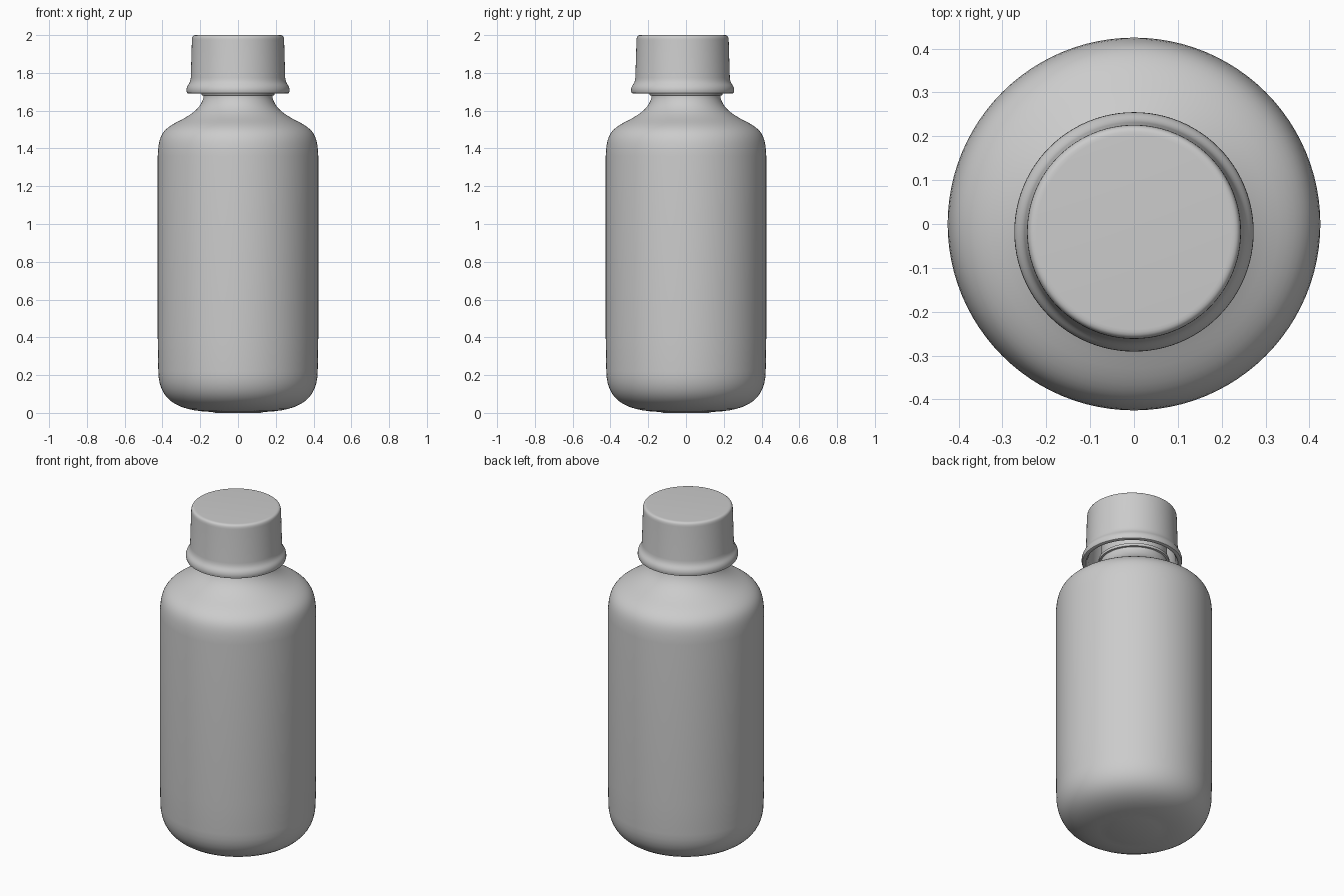
import bpy
import bmesh
import math
from mathutils import Matrix, Vector

cube = bpy.data.objects.get("Cube")
if cube:
    bpy.data.objects.remove(cube, do_unlink=True)

SEGMENTS = 96

grey = bpy.data.materials.new("plain grey")
grey.use_nodes = True
grey.diffuse_color = (0.6, 0.6, 0.6, 1)
grey.node_tree.nodes["Principled BSDF"].inputs["Base Color"].default_value = (0.6, 0.6, 0.6, 1)


def lathe(name, profile, centre_y=0.0):
    """Spin a (radius, height) profile around the vertical axis."""
    bm = bmesh.new()
    verts = [bm.verts.new((r, 0, z)) for r, z in profile]
    edges = [bm.edges.new(pair) for pair in zip(verts, verts[1:])]
    bmesh.ops.spin(bm, geom=verts + edges, cent=(0, 0, 0), axis=(0, 0, 1),
                   angle=math.tau, steps=SEGMENTS, use_duplicate=False)
    bmesh.ops.remove_doubles(bm, verts=bm.verts, dist=0.0002)
    bmesh.ops.recalc_face_normals(bm, faces=bm.faces)
    bm.transform(Matrix.Translation((0, centre_y, 0)))
    mesh = bpy.data.meshes.new(name)
    bm.to_mesh(mesh)
    bm.free()
    mesh.materials.append(grey)
    obj = bpy.data.objects.new(name, mesh)
    bpy.context.collection.objects.link(obj)
    bpy.ops.object.select_all(action="DESELECT")
    obj.select_set(True)
    bpy.context.view_layer.objects.active = obj
    bpy.ops.object.shade_smooth_by_angle(angle=math.radians(40))
    return obj


def bezier(a, b, c, d, steps=12):
    """Sample a cubic curve between profile points a and d."""
    a, b, c, d = map(Vector, (a, b, c, d))
    points = []
    for i in range(steps + 1):
        t = i / steps
        s = 1 - t
        points.append(tuple(a * s**3 + b * 3 * s * s * t + c * 3 * s * t * t + d * t**3))
    return points


# Bottle: rounded base, straight wall, sloping shoulder, open neck
base = bezier((0.14, 0.005), (0.34, 0.012), (0.42, 0.08), (0.422, 0.22))
shoulder = bezier((0.425, 1.36), (0.42, 1.47), (0.405, 1.5), (0.307, 1.548))
throat = bezier((0.307, 1.548), (0.23, 1.588), (0.195, 1.62), (0.182, 1.672))
neck = [(0.182, 1.68), (0.192, 1.682), (0.194, 1.69), (0.192, 1.698), (0.18, 1.7),
        (0.18, 1.92), (0.16, 1.92), (0.16, 1.65)]
lathe("bottle", [(0, 0), (0.12, 0)] + base + [(0.425, 0.4)] + shoulder + throat[1:] + neck)

# Cap: hollow, slightly tapered, with a flared lower rim
top_edge = bezier((0.222, 2.0), (0.237, 2.0), (0.243, 1.995), (0.244, 1.975), 6)
flare = bezier((0.25, 1.775), (0.253, 1.735), (0.273, 1.74), (0.273, 1.705), 8)
rim = [(0.27, 1.694), (0.262, 1.69), (0.25, 1.692), (0.238, 1.71), (0.232, 1.76)]
lathe("cap", [(0, 2.0)] + top_edge + flare + rim + [(0.225, 1.96), (0, 1.96)], centre_y=-0.018)
